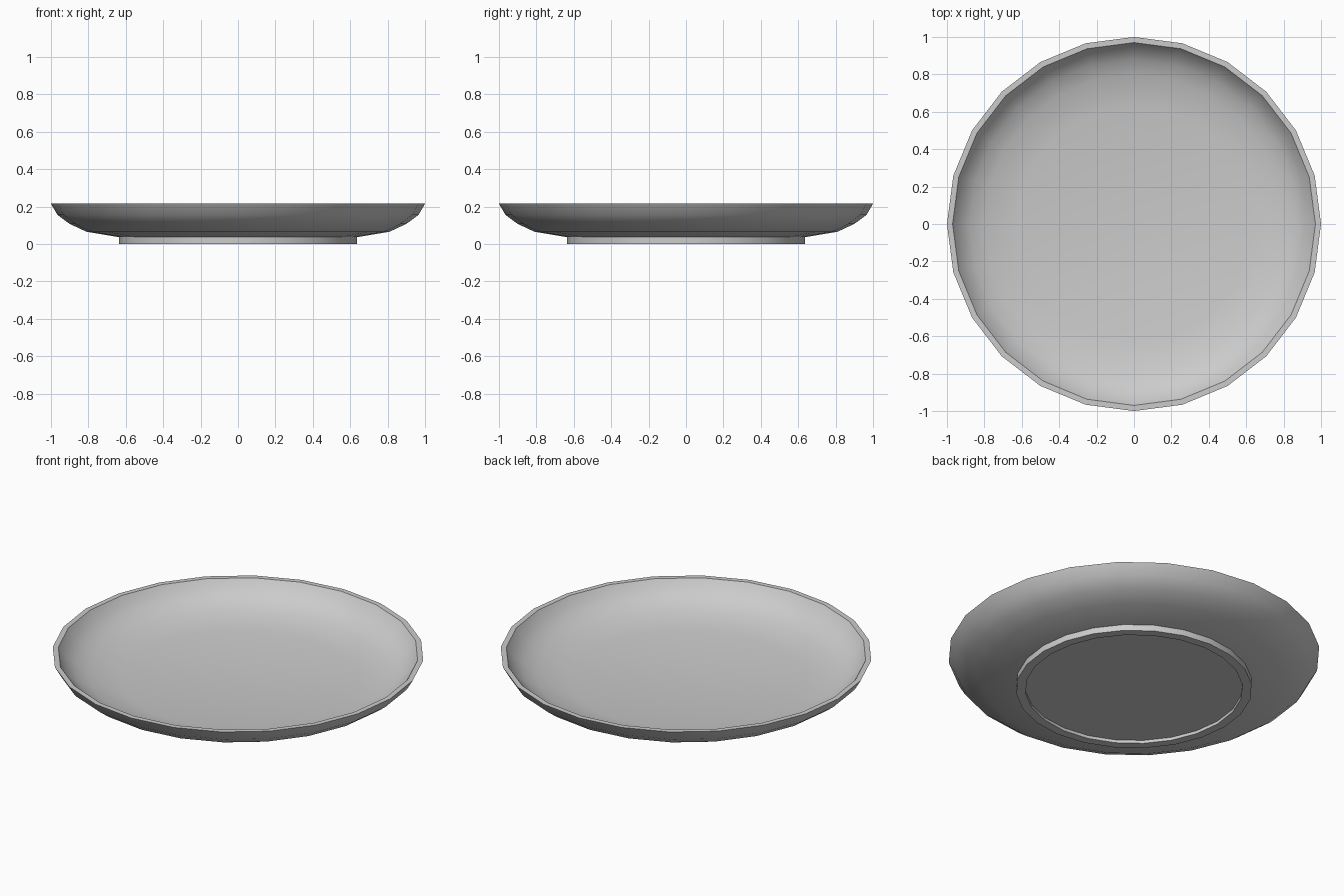
import bpy, bmesh, math

if "Cube" in bpy.data.objects:
    bpy.data.objects.remove(bpy.data.objects["Cube"])

SIDES = 24

# Plate cross-section (radius, height): underside centre, foot ring, outer wall, rim, inner bowl
profile = [(0, 0.018), (0.585, 0.018), (0.585, 0), (0.635, 0), (0.635, 0.036),
           (0.81, 0.065), (0.90, 0.107), (0.965, 0.155), (1.0, 0.215),
           (0.97, 0.215), (0.938, 0.168), (0.88, 0.126), (0.80, 0.093),
           (0.63, 0.064), (0, 0.058)]

# Lathe the section around z
bm = bmesh.new()
verts = [bm.verts.new((r, 0, z)) for r, z in profile]
edges = [bm.edges.new(pair) for pair in zip(verts, verts[1:])]
bmesh.ops.spin(bm, geom=verts + edges, cent=(0, 0, 0), axis=(0, 0, 1),
               angle=2 * math.pi, steps=SIDES, use_merge=False)
bmesh.ops.remove_doubles(bm, verts=bm.verts, dist=0.0005)
bmesh.ops.recalc_face_normals(bm, faces=bm.faces)
mesh = bpy.data.meshes.new("plate")
bm.to_mesh(mesh)
bm.free()

plate = bpy.data.objects.new("plate", mesh)
bpy.context.collection.objects.link(plate)

# Smooth bowl with crisp rim and foot
bpy.context.view_layer.objects.active = plate
plate.select_set(True)
bpy.ops.object.shade_smooth_by_angle(angle=math.radians(35))
